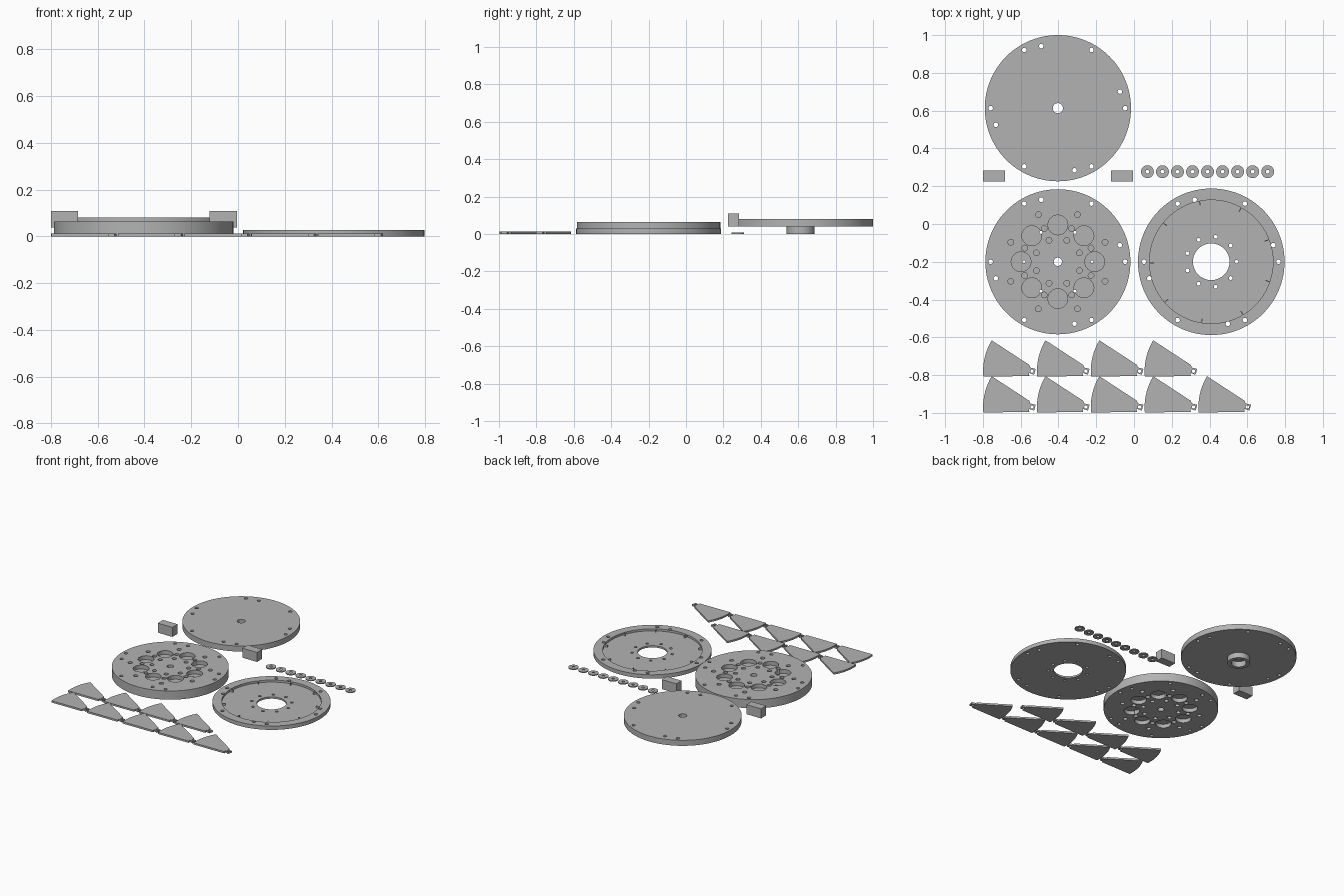
import bpy, bmesh
from math import radians, cos, sin, pi
from mathutils import Matrix, Vector

old = bpy.data.objects.get("Cube")
if old:
    bpy.data.objects.remove(old)

grey = bpy.data.materials.new("plain_grey")
grey.use_nodes = True
COLOUR = (0.45, 0.45, 0.45, 1)
grey.diffuse_color = COLOUR
grey.node_tree.nodes["Principled BSDF"].inputs["Base Color"].default_value = COLOUR


def finish(name, bm, loc=(0, 0, 0)):
    mesh = bpy.data.meshes.new(name)
    bmesh.ops.recalc_face_normals(bm, faces=bm.faces)
    bm.to_mesh(mesh)
    bm.free()
    mesh.materials.append(grey)
    obj = bpy.data.objects.new(name, mesh)
    obj.location = loc
    bpy.context.collection.objects.link(obj)
    return obj


def cylinder(bm, r, z0, z1, x=0, y=0, sides=24):
    bmesh.ops.create_cone(bm, cap_ends=True, segments=sides, radius1=r, radius2=r,
                          depth=z1 - z0, matrix=Matrix.Translation((x, y, (z0 + z1) / 2)))


def ring_points(radius, count, start=0):
    return [(radius * cos(radians(start) + 2 * pi * i / count),
             radius * sin(radians(start) + 2 * pi * i / count)) for i in range(count)]


def cut(obj, holes):
    """Subtract cylinders given as (radius, z0, z1, x, y)."""
    bm = bmesh.new()
    for hole in holes:
        cylinder(bm, *hole, sides=64 if hole[0] > 0.09 else 24)
    cutter = finish("hole_cutter", bm, obj.location)
    cutter.hide_render = True
    mod = obj.modifiers.new("holes", "BOOLEAN")
    mod.operation, mod.solver, mod.object = "DIFFERENCE", "EXACT", cutter
    bpy.context.view_layer.update()
    graph = bpy.context.evaluated_depsgraph_get()
    result = bpy.data.meshes.new_from_object(obj.evaluated_get(graph))
    obj.modifiers.clear()
    obj.data = result
    bpy.data.objects.remove(cutter)


def smooth(obj):
    bpy.ops.object.select_all(action="DESELECT")
    obj.select_set(True)
    bpy.context.view_layer.objects.active = obj
    bpy.ops.object.shade_smooth_by_angle(angle=radians(30))


def through(points, r):
    return [(r, -0.1, 0.2, x, y) for x, y in points]


# Screw holes shared by all three discs
screw_holes = through(ring_points(0.356, 6) + ring_points(0.34, 4, 15), 0.012)

# Lid with a hollow boss underneath
bm = bmesh.new()
cylinder(bm, 0.387, 0.04, 0.08, sides=96)
lid = finish("lid_disc", bm, (-0.403, 0.613, 0))
cut(lid, screw_holes + through([(0, 0)], 0.027))
bm = bmesh.new()
cylinder(bm, 0.075, 0, 0.04, sides=48)
boss = finish("lid_boss", bm, lid.location)
cut(boss, through([(0, 0)], 0.05))

# Thick disc with pockets on both faces
bm = bmesh.new()
cylinder(bm, 0.384, 0, 0.063, sides=96)
core = finish("pocket_disc", bm, (-0.403, -0.2, 0))
pockets = [(0.0525, p) for p in ring_points(0.195, 8)]
for radius in (0.123, 0.19, 0.27):
    pockets += [(0.015, p) for p in ring_points(radius, 8, 22.5)]
cut(core, [(r, z0, z1, x, y) for r, (x, y) in pockets
           for z0, z1 in ((-0.05, 0.028), (0.035, 0.1))])
cut(core, screw_holes + through([(0, 0)], 0.022) + through(ring_points(0.18, 6), 0.008))

# Shallow tray with a central opening
bm = bmesh.new()
cylinder(bm, 0.388, 0, 0.028, sides=96)
tray = finish("tray_disc", bm, (0.409, -0.2, 0))
cut(tray, [(0.327, 0.013, 0.1, 0, 0)])
cut(tray, screw_holes + through([(0, 0)], 0.097) + through(ring_points(0.134, 9), 0.01))

# Small stops around the tray wall
bm = bmesh.new()
for i in range(9):
    turn = Matrix.Rotation(radians(21 + 40 * i), 4, "Z")
    bmesh.ops.create_cube(bm, size=1, matrix=turn @ Matrix.Translation((0.316, 0, 0.0205))
                          @ Matrix.Diagonal((0.026, 0.005, 0.015, 1)))
finish("tray_stops", bm, tray.location)

# Two loose blocks
for name, x in (("left_block", -0.063), ("right_block", -0.742)):
    bm = bmesh.new()
    bmesh.ops.create_cube(bm, size=1, matrix=Matrix.Diagonal((0.117, 0.06, 0.069, 1)))
    finish(name, bm, (x, 0.254, 0.0735))

# Row of washers
for i in range(9):
    bm = bmesh.new()
    cylinder(bm, 0.034, 0, 0.007, sides=32)
    washer = finish(f"washer_{i + 1}", bm, (0.071 + 0.0796 * i, 0.277, 0))
    cut(washer, through([(0, 0)], 0.01))
    smooth(washer)

# Fan-shaped blades with a pierced tab at the tip
tip = Vector((0.317, 0.03))
arc = [tip + 0.319 * Vector((cos(radians(a)), sin(radians(a)))) for a in range(185, 148, -4)]
edge = [(0.243, 0.064), (0.248, 0.05), (0.277, 0.043), (0.268, 0.012), (0.24, 0.022), (0.243, 0.005)]
blade_mesh = None
for i in range(9):
    loc = (-0.797 + 0.285 * (i % 5), -1 + 0.19 * (i // 5), 0)
    if blade_mesh is None:
        bm = bmesh.new()
        face = bm.faces.new([bm.verts.new((p[0], p[1], 0)) for p in arc + edge])
        solid = bmesh.ops.extrude_face_region(bm, geom=[face])
        bmesh.ops.translate(bm, vec=(0, 0, 0.013),
                            verts=[v for v in solid["geom"] if isinstance(v, bmesh.types.BMVert)])
        blade = finish("blade_1", bm, loc)
        cut(blade, through([(0.257, 0.031)], 0.009))
        blade_mesh = blade.data
    else:
        blade = bpy.data.objects.new(f"blade_{i + 1}", blade_mesh)
        blade.location = loc
        bpy.context.collection.objects.link(blade)

for part in (lid, boss, core, tray):
    smooth(part)
